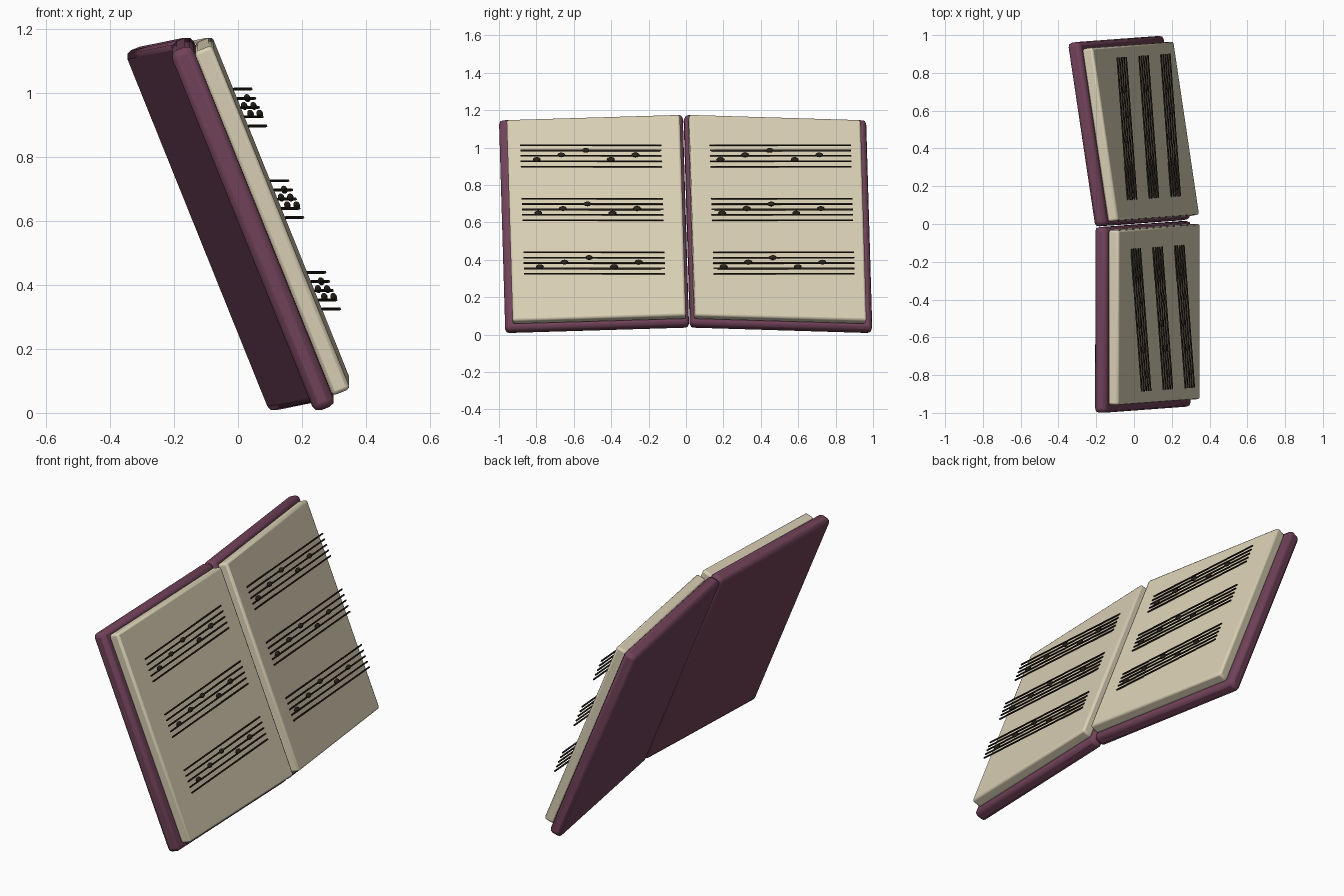
import bpy, math
from mathutils import Matrix, Vector

if "Cube" in bpy.data.objects:
    bpy.data.objects.remove(bpy.data.objects["Cube"])


def material(name, rgb):
    m = bpy.data.materials.new(name)
    m.diffuse_color = (*rgb, 1)
    m.use_nodes = True
    m.node_tree.nodes["Principled BSDF"].inputs["Base Color"].default_value = m.diffuse_color
    return m


PLUM = material("plum cover", (0.165, 0.055, 0.10))
PAPER = material("cream paper", (0.70, 0.63, 0.46))
INK = material("dark ink", (0.022, 0.016, 0.010))

# Book frame: local x = front normal, y = across the pages, z = up the spine
BOOK = (Matrix.Translation((0.011, 0, 0.591))
        @ Matrix.Rotation(math.radians(4.2), 4, 'Z')
        @ Matrix.Rotation(math.radians(-22), 4, 'Y'))


def finish(name, mat, matrix, bevel=0):
    o = bpy.context.object
    o.name = name
    o.data.materials.append(mat)
    o.matrix_world = matrix
    if bevel:
        b = o.modifiers.new("round", 'BEVEL')
        b.width, b.segments = bevel, 2
    bpy.ops.object.shade_smooth_by_angle(angle=math.radians(30))
    return o


def box(name, mat, frame, loc, size, bevel=0):
    bpy.ops.mesh.primitive_cube_add(size=1)
    bpy.context.object.data.transform(Matrix.Diagonal((*size, 1)))
    return finish(name, mat, frame @ Matrix.Translation(loc), bevel)


def note(name, loc):
    bpy.ops.mesh.primitive_uv_sphere_add(segments=12, ring_count=8, radius=1)
    bpy.context.object.data.transform(Matrix.Diagonal((0.010, 0.021, 0.013, 1)))
    return finish(name, INK, BOOK @ Matrix.Translation(loc))


for side, label in ((-1, "left"), (1, "right")):
    # each half is folded slightly back from the spine
    half = BOOK @ Matrix.Translation((0, side * 0.493, 0)) @ Matrix.Rotation(side * 0.08, 4, 'Z')
    box(label + "_cover", PLUM, half, (0, 0, 0), (0.072, 0.983, 1.215), 0.022)
    box(label + "_pages", PAPER, half, (0.065, -side * 0.013, 0), (0.06, 0.927, 1.16), 0.012)

    # three staves of five lines with five notes each
    for s in range(3):
        top = 0.404 - 0.309 * s
        for i in range(5):
            box(f"{label}_staff_{s}_line_{i}", INK, BOOK,
                (0.126, side * 0.508, top - 0.031 * i), (0.007, 0.757, 0.007))
        first = -0.80 if side < 0 else 0.185
        for k, row in enumerate((2.7, 1.85, 1.0, 2.7, 1.85)):
            note(f"{label}_staff_{s}_note_{k}", (0.128, first + 0.1325 * k, top - 0.031 * row))
